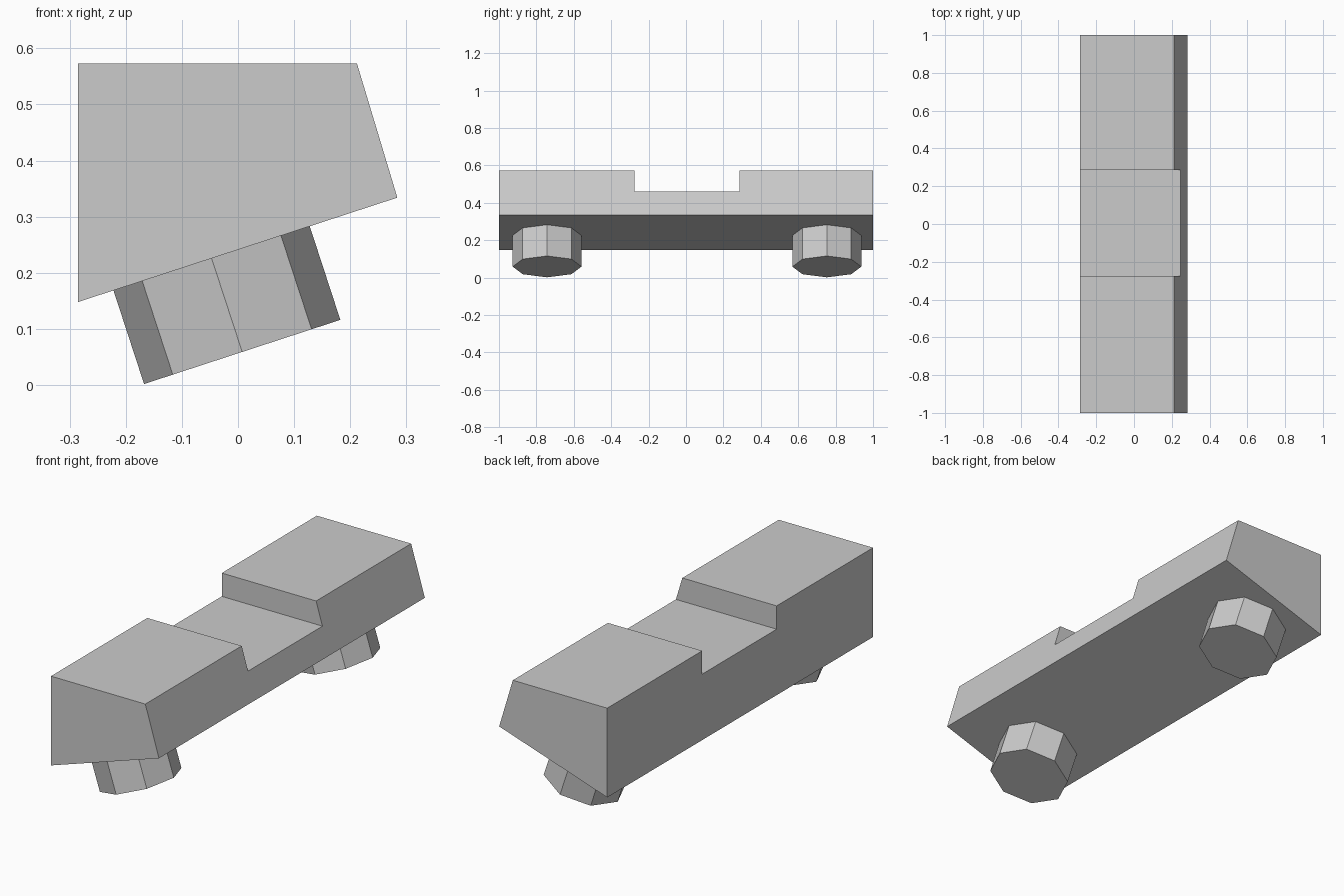
import bpy
import bmesh
from math import radians, sin, cos
from mathutils import Matrix

cube = bpy.data.objects.get("Cube")
if cube:
    bpy.data.objects.remove(cube, do_unlink=True)

GREY = (0.6, 0.6, 0.6, 1)
grey = bpy.data.materials.new("plain grey")
grey.use_nodes = True
grey.diffuse_color = GREY
grey.node_tree.nodes["Principled BSDF"].inputs["Base Color"].default_value = GREY


def add_object(name, bm):
    bmesh.ops.recalc_face_normals(bm, faces=bm.faces)
    mesh = bpy.data.meshes.new(name)
    bm.to_mesh(mesh)
    bm.free()
    mesh.materials.append(grey)
    obj = bpy.data.objects.new(name, mesh)
    bpy.context.collection.objects.link(obj)
    return obj


def prism(name, profile, y0, y1):
    """Extrude an x-z profile along y."""
    bm = bmesh.new()
    face = bm.faces.new([bm.verts.new((x, y0, z)) for x, z in profile])
    result = bmesh.ops.extrude_face_region(bm, geom=[face])
    verts = [v for v in result["geom"] if isinstance(v, bmesh.types.BMVert)]
    bmesh.ops.translate(bm, verts=verts, vec=(0, y1 - y0, 0))
    return add_object(name, bm)


# Wedge-shaped bar with a sloping underside
body = prism("body", [(-0.285, 0.148), (0.284, 0.334), (0.212, 0.573), (-0.285, 0.573)], -1, 1)

# Shallow notch across the middle of the top
cutter = prism("notch_cutter", [(-0.5, 0.462), (0.5, 0.462), (0.5, 0.8), (-0.5, 0.8)], -0.275, 0.285)
cutter.hide_render = True
notch = body.modifiers.new("notch", "BOOLEAN")
notch.operation = "DIFFERENCE"
notch.solver = "EXACT"
notch.object = cutter
bpy.context.view_layer.objects.active = body
bpy.ops.object.modifier_apply(modifier=notch.name)
bpy.data.objects.remove(cutter, do_unlink=True)

# Octagonal pegs standing square to the underside
TILT = radians(18.1)
LENGTH = 0.18
for name, y in (("front_peg", -0.743), ("back_peg", 0.753)):
    bm = bmesh.new()
    bmesh.ops.create_cone(bm, cap_ends=True, segments=8, radius1=0.184, radius2=0.184, depth=LENGTH)
    peg = add_object(name, bm)
    peg.matrix_world = (
        Matrix.Translation((0.0075 - sin(TILT) * LENGTH / 2, y, 0.059 + cos(TILT) * LENGTH / 2))
        @ Matrix.Rotation(-TILT, 4, "Y")
    )
